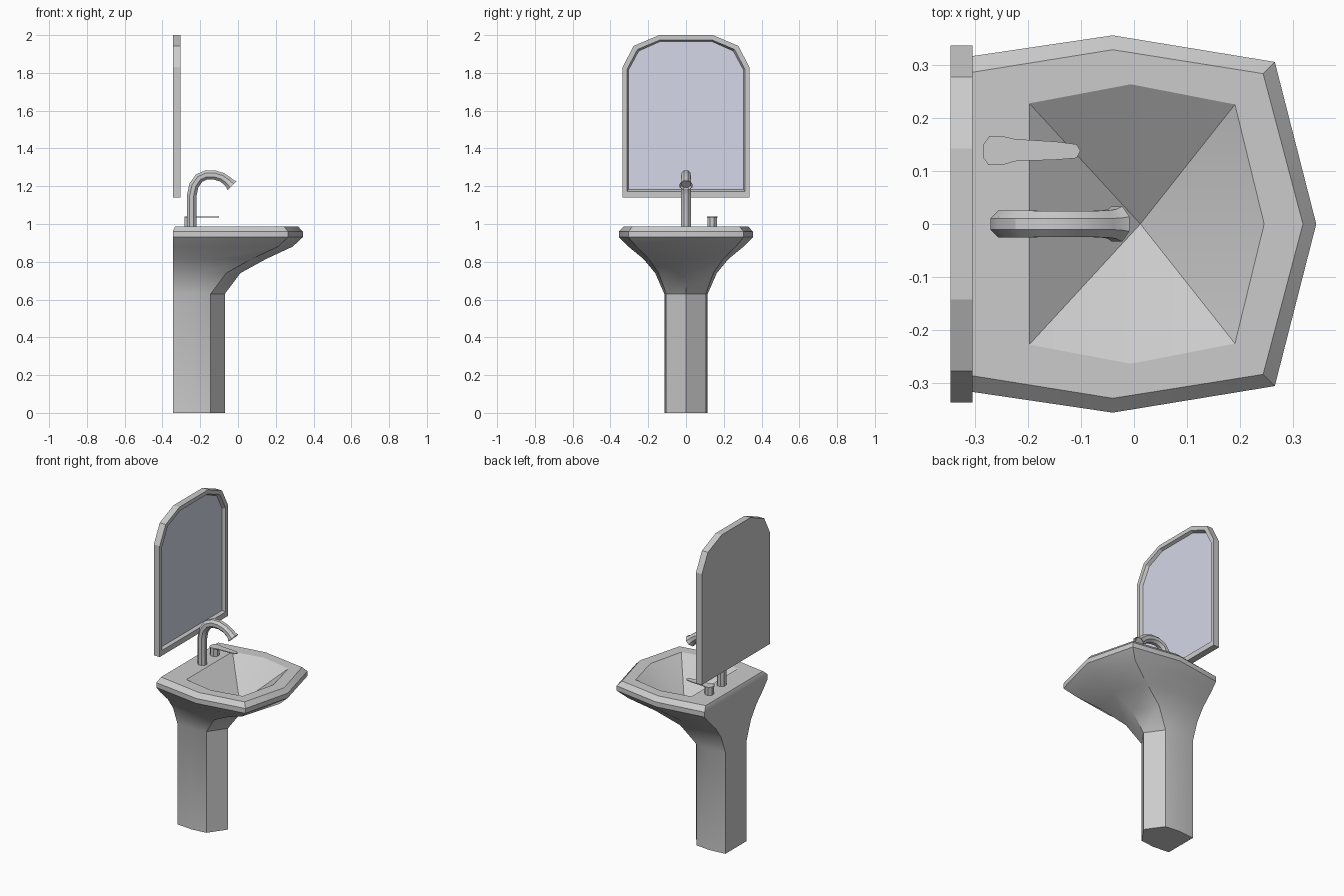
import bpy, bmesh, math
from mathutils import Vector

if "Cube" in bpy.data.objects:
    bpy.data.objects.remove(bpy.data.objects["Cube"])


def finish(name, bm, smooth=True):
    bmesh.ops.recalc_face_normals(bm, faces=bm.faces)
    me = bpy.data.meshes.new(name)
    bm.to_mesh(me)
    bm.free()
    ob = bpy.data.objects.new(name, me)
    bpy.context.collection.objects.link(ob)
    bpy.ops.object.select_all(action='DESELECT')
    ob.select_set(True)
    bpy.context.view_layer.objects.active = ob
    if smooth:
        bpy.ops.object.shade_smooth_by_angle(angle=math.radians(30))
    return ob


def loft(bm, rings):
    """Join rings of points with quads, return the vertex rings."""
    vr = [[bm.verts.new(p) for p in r] for r in rings]
    for a, b in zip(vr, vr[1:]):
        n = len(a)
        for i in range(n):
            bm.faces.new((a[i], a[(i + 1) % n], b[(i + 1) % n], b[i]))
    return vr


def basin_ring(z, back, mid, corner, tip):
    """Seven-sided symmetric section: back, mid and corner are (x, y)."""
    half = [back, mid, corner]
    return ([Vector((x, -y, z)) for x, y in half] + [Vector((tip, 0, z))]
            + [Vector((x, y, z)) for x, y in reversed(half)])


# Pedestal flaring into the basin, with rim and faceted bowl
foot = ((-.345, .105), (-.24, .115), (-.145, .105), -.07)
wide = ((-.345, .31), (-.04, .355), (.265, .305), .343)


def blend(z, tx, ty):
    pts = [(a[0] + (b[0] - a[0]) * tx, a[1] + (b[1] - a[1]) * ty)
           for a, b in zip(foot[:3], wide[:3])]
    return basin_ring(z, *pts, foot[3] + (wide[3] - foot[3]) * tx)


levels = [(0, 0, 0), (.63, 0, 0), (.74, .2, .2), (.815, .53, .46),
          (.88, .87, .79), (.93, 1, 1), (.96, 1, 1)]
rings = [blend(*l) for l in levels]
rings.append(basin_ring(.987, (-.333, .281), (-.04, .328), (.243, .283), .318))
rings.append(basin_ring(.987, (-.197, .227), (-.006, .263), (.19, .225), .245))
bm = bmesh.new()
vr = loft(bm, rings)
bm.faces.new(vr[0])
drain = bm.verts.new((.012, 0, .81))
for i in range(7):
    bm.faces.new((vr[-1][i], vr[-1][(i + 1) % 7], drain))
finish("pedestal_basin", bm)


# Wall mirror: frame with a recessed pane
def arch(x, half):
    return ([Vector((x, -y, z)) for y, z in half]
            + [Vector((x, y, z)) for y, z in reversed(half)])


outer = [(.336, 1.14), (.336, 1.83), (.277, 1.943), (.142, 2.0)]
inner = [(.312, 1.173), (.312, 1.82), (.257, 1.924), (.137, 1.975)]
pane = [(.304, 1.182), (.304, 1.816), (.25, 1.916), (.135, 1.967)]
bm = bmesh.new()
vr = loft(bm, [arch(-.345, outer), arch(-.304, outer),
               arch(-.304, inner), arch(-.322, pane)])
bm.faces.new(vr[0])
finish("mirror_frame", bm, False)

bm = bmesh.new()
bm.faces.new([bm.verts.new(p) for p in arch(-.322, pane)])
glass = finish("mirror_glass", bm, False)
if glass.data.polygons[0].normal.x < 0:
    glass.data.flip_normals()
mat = bpy.data.materials.new("mirror_glass")
mat.diffuse_color = (.66, .69, .8, 1)
mat.use_nodes = True
mat.node_tree.nodes["Principled BSDF"].inputs["Base Color"].default_value = mat.diffuse_color
glass.data.materials.append(mat)

# Swan-neck spout: octagonal tube swept along a path (x, z, radius)
path = [(-.245, .98, .026), (-.245, 1.15, .026), (-.234, 1.203, .026),
        (-.206, 1.243, .026), (-.168, 1.26, .025), (-.125, 1.26, .025),
        (-.084, 1.247, .025), (-.055, 1.226, .026), (-.042, 1.213, .028),
        (-.032, 1.203, .034)]
rings = []
for i, (x, z, r) in enumerate(path):
    a, b = path[max(i - 1, 0)], path[min(i + 1, len(path) - 1)]
    t = Vector((b[0] - a[0], 0, b[1] - a[1])).normalized()
    n = Vector((t.z, 0, -t.x))
    ring = []
    for k in range(8):
        ang = math.tau * (k + .5) / 8
        ring.append(Vector((x, 0, z)) + r * 1.06 * (
            math.cos(ang) * n + math.sin(ang) * Vector((0, 1, 0))))
    rings.append(ring)
# hollow mouth
mouth = sum(rings[-1], Vector()) / 8
rings.append([mouth + (p - mouth) * .75 - t * .012 for p in rings[-1]])
bm = bmesh.new()
vr = loft(bm, rings)
bm.faces.new(vr[0])
bm.faces.new(vr[-1])
finish("faucet_spout", bm, True)


# Tap post and thin flat lever
def slab(name, outline, z0, z1):
    bm = bmesh.new()
    vr = loft(bm, [[Vector((x, y, z)) for x, y in outline] for z in (z0, z1)])
    bm.faces.new(vr[0])
    bm.faces.new(vr[1])
    return finish(name, bm)


post = [(-.257 + .027 * math.cos(math.tau * (k + .5) / 8),
         .138 + .027 * math.sin(math.tau * (k + .5) / 8)) for k in range(8)]
slab("tap_post", post, .98, 1.035)
lever = [(-.283, .124), (-.274, .111), (-.247, .111), (-.225, .118),
         (-.145, .121), (-.108, .124), (-.101, .138), (-.108, .15),
         (-.145, .155), (-.225, .16), (-.25, .166), (-.272, .166), (-.283, .15)]
slab("tap_lever", lever, 1.034, 1.039)
